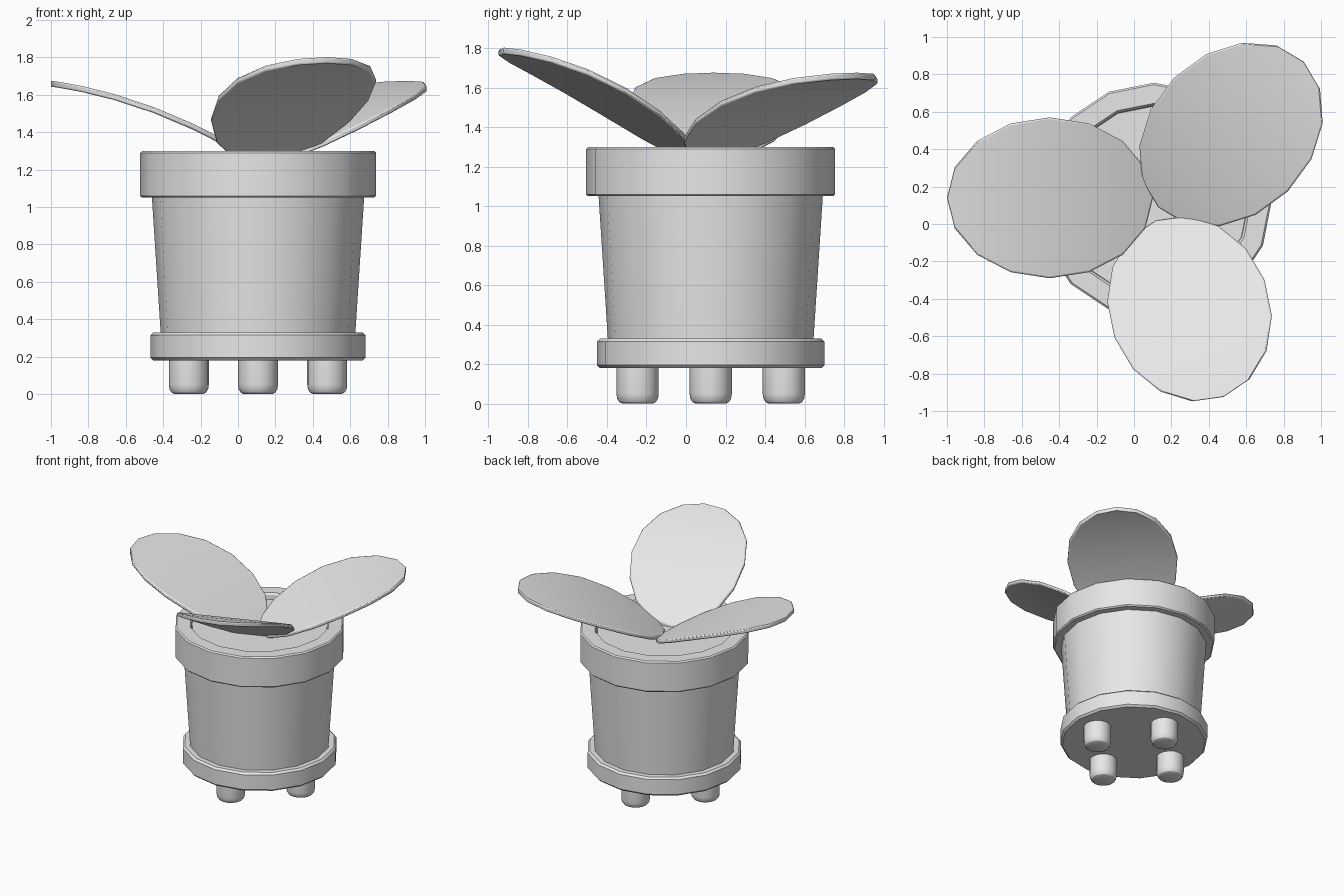
import bpy, bmesh, math
from mathutils import Vector

if "Cube" in bpy.data.objects:
    bpy.data.objects.remove(bpy.data.objects["Cube"], do_unlink=True)

SIDES = 16
CENTRE = Vector((0.107, 0.125, 0))

grey = bpy.data.materials.new("plain_grey")
grey.use_nodes = True
grey.diffuse_color = (0.8, 0.8, 0.8, 1)
grey.node_tree.nodes["Principled BSDF"].inputs["Base Color"].default_value = (0.8, 0.8, 0.8, 1)


def finish(name, bm):
    """Turn a bmesh into a shaded, coloured object."""
    bmesh.ops.recalc_face_normals(bm, faces=bm.faces)
    mesh = bpy.data.meshes.new(name)
    bm.to_mesh(mesh)
    bm.free()
    mesh.materials.append(grey)
    obj = bpy.data.objects.new(name, mesh)
    bpy.context.collection.objects.link(obj)
    return obj


def smooth(obj, angle=30):
    bpy.ops.object.select_all(action='DESELECT')
    obj.select_set(True)
    bpy.context.view_layer.objects.active = obj
    bpy.ops.object.shade_smooth_by_angle(angle=math.radians(angle))


def lathe(name, profile, at=CENTRE):
    """Revolve (radius, height) points and cap both ends."""
    bm = bmesh.new()
    rings = []
    for r, z in profile:
        rings.append([bm.verts.new((at.x + r * math.cos(k * math.tau / SIDES),
                                    at.y + r * math.sin(k * math.tau / SIDES), z))
                      for k in range(SIDES)])
    for a, b in zip(rings, rings[1:]):
        for k in range(SIDES):
            n = (k + 1) % SIDES
            bm.faces.new((a[k], a[n], b[n], b[k]))
    bm.faces.new(rings[0])
    bm.faces.new(rings[-1])
    smooth(finish(name, bm))


def petal(name, base, azimuth, length, rise, droop):
    """Elliptical leaf that climbs away from its base and flattens out."""
    along = Vector((math.cos(azimuth), math.sin(azimuth), 0))
    across = Vector((-along.y, along.x, 0))
    bm = bmesh.new()

    def point(t):
        s = length * (1 - math.cos(t)) / 2
        p = Vector(base) + along * s + across * 0.43 * math.sin(t)
        p.z += rise * s - droop * s * s
        return bm.verts.new(p)

    half = SIDES // 2
    left = [point(math.pi * i / half) for i in range(half + 1)]
    right = [left[0]] + [point(-math.pi * i / half) for i in range(1, half)] + [left[-1]]
    for i in range(half):
        corners = [left[i], left[i + 1], right[i + 1], right[i]]
        bm.faces.new(list(dict.fromkeys(corners)))
    bmesh.ops.recalc_face_normals(bm, faces=bm.faces)
    if sum(f.normal.z for f in bm.faces) < 0:
        bmesh.ops.reverse_faces(bm, faces=bm.faces)
    # Thicken downwards
    top = list(bm.faces)
    lower = bmesh.ops.extrude_face_region(bm, geom=top, use_keep_orig=True)
    for v in lower["geom"]:
        if isinstance(v, bmesh.types.BMVert):
            v.co.z -= 0.032
    obj = finish(name, bm)
    bevel = obj.modifiers.new("soft_edge", 'BEVEL')
    bevel.width = 0.008
    bevel.segments = 2
    bevel.limit_method = 'ANGLE'
    bevel.angle_limit = math.radians(40)
    smooth(obj)


# Pot
lathe("saucer", [(0.56, 0.18), (0.575, 0.195), (0.575, 0.315), (0.56, 0.33)])
lathe("pot_body", [(0.52, 0.32), (0.568, 1.06)])
lathe("pot_rim", [(0.5, 1.05), (0.62, 1.05), (0.63, 1.06), (0.63, 1.29), (0.62, 1.3),
                  (0.52, 1.3), (0.508, 1.285), (0.505, 1.25)])

# Feet
for name, dx, dy in (("right", -1, 0), ("left", 1, 0), ("front", 0, -1), ("back", 0, 1)):
    lathe(name + "_foot", [(0.075, 0), (0.092, 0.008), (0.103, 0.025), (0.107, 0.05), (0.107, 0.2)],
          CENTRE + Vector((dx, dy, 0)) * 0.37)

# Petals
petal("right_petal", (0.1, 0.14, 1.26), math.pi, 1.1, 0.62, 0.22)
petal("left_petal", (0.13, 0.09, 1.26), math.radians(45), 1.1, 0.62, 0.22)
petal("front_petal", (0.116, 0.018, 1.26), math.radians(-69), 1.01, 0.8, 0.26)
